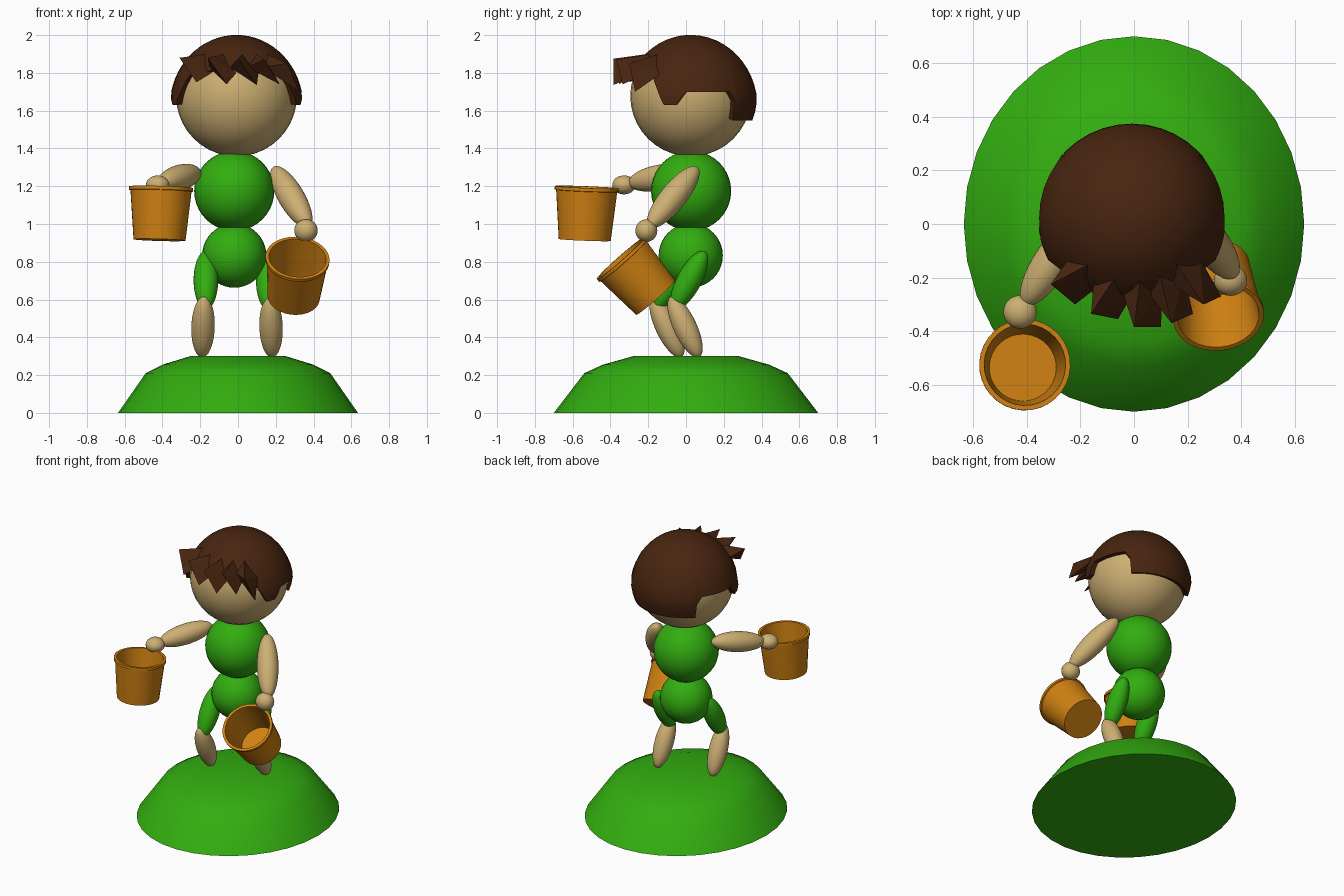
import bpy, bmesh, math
from mathutils import Vector

if "Cube" in bpy.data.objects:
    bpy.data.objects.remove(bpy.data.objects["Cube"])


def material(name, rgb):
    m = bpy.data.materials.new(name)
    m.diffuse_color = (*rgb, 1)
    m.use_nodes = True
    m.node_tree.nodes["Principled BSDF"].inputs["Base Color"].default_value = m.diffuse_color
    return m


GREEN = material("grass_green", (0.032, 0.42, 0.005))
SKIN = material("skin_tan", (0.61, 0.43, 0.17))
BROWN = material("hair_brown", (0.065, 0.018, 0.005))
ORANGE = material("bucket_orange", (0.63, 0.22, 0.006))


def finish(name, bm, mat, angle=40):
    bmesh.ops.recalc_face_normals(bm, faces=bm.faces)
    me = bpy.data.meshes.new(name)
    bm.to_mesh(me)
    bm.free()
    ob = bpy.data.objects.new(name, me)
    bpy.context.collection.objects.link(ob)
    me.materials.append(mat)
    bpy.ops.object.select_all(action='DESELECT')
    ob.select_set(True)
    bpy.context.view_layer.objects.active = ob
    if angle:
        bpy.ops.object.shade_smooth_by_angle(angle=math.radians(angle))
    return ob


def ball(name, center, radii, mat, axis=(0, 0, 1)):
    bm = bmesh.new()
    bmesh.ops.create_uvsphere(bm, u_segments=32, v_segments=20, radius=1)
    ob = finish(name, bm, mat)
    ob.scale = radii
    ob.location = center
    ob.rotation_euler = Vector(axis).to_track_quat('Z', 'Y').to_euler()
    return ob


def limb(name, a, b, r, mat):
    a, b = Vector(a), Vector(b)
    return ball(name, (a + b) / 2, (r, r, (b - a).length / 2), mat, b - a)


def lathe(name, profile, mat, segs=32, angle=40):
    bm = bmesh.new()
    vs = [bm.verts.new((r, 0, z)) for r, z in profile]
    es = [bm.edges.new(p) for p in zip(vs, vs[1:])]
    bmesh.ops.spin(bm, geom=vs + es, axis=(0, 0, 1), cent=(0, 0, 0),
                   angle=math.tau, steps=segs)
    bmesh.ops.remove_doubles(bm, verts=bm.verts, dist=1e-4)
    return finish(name, bm, mat, angle)


# Grassy mound
mound = lathe("mound", [(0, 0), (1, 0), (0.77, 0.21), (0.63, 0.255),
                        (0.40, 0.30), (0, 0.30)], GREEN, 32, 60)
mound.scale = (0.635, 0.70, 1)

# Body and head
ball("hips", (-0.02, 0.025, 0.833), (0.17,) * 3, GREEN)
ball("chest", (-0.02, 0.027, 1.175), (0.212,) * 3, GREEN)
HEAD = Vector((-0.008, 0.025, 1.678))
ball("head", HEAD, (0.32,) * 3, SKIN)

# Legs, the second one set further back
for side, x, dy in (("left", -0.18, -0.095), ("right", 0.17, 0)):
    out = 0.01 if x > 0 else -0.01
    limb(side + "_thigh", (x - out, 0.10 + dy, 0.855),
         (x - out, -0.065 + dy, 0.55), 0.065, GREEN)
    limb(side + "_shin", (x, -0.08 + dy, 0.615),
         (x + out, 0.07 + dy, 0.295), 0.062, SKIN)

# Arms and hands
limb("left_arm", (-0.21, 0.01, 1.275), (-0.41, -0.30, 1.215), 0.068, SKIN)
ball("left_hand", (-0.425, -0.328, 1.207), (0.062, 0.062, 0.05), SKIN)
limb("right_arm", (0.19, 0.06, 1.30), (0.375, -0.195, 0.985), 0.07, SKIN)
ball("right_hand", (0.36, -0.21, 0.965), (0.062, 0.058, 0.06), SKIN)


# Hollow buckets, origin at the rim centre
def bucket(name, rim, axis):
    ob = lathe(name, [(0, -0.28), (0.138, -0.28), (0.162, -0.02), (0.17, -0.018),
                      (0.17, 0), (0.152, 0), (0.125, -0.26), (0, -0.26)], ORANGE)
    ob.location = rim
    ob.rotation_euler = Vector(axis).to_track_quat('Z', 'Y').to_euler()


bucket("left_bucket", (-0.407, -0.525, 1.195), (0.03, 0.04, 1))
bucket("right_bucket", (0.315, -0.345, 0.82), (0.02, -0.18, 0.205))

# Hair cap: rings from the crown down to a stepped hairline (angle from front, height)
HAIRLINE = [(0, 1.83), (38, 1.81), (51, 1.79), (66, 1.63), (77, 1.63), (86, 1.70),
            (126, 1.70), (132, 1.65), (133, 1.55), (180, 1.55)]


def hairline(a):
    for (a0, z0), (a1, z1) in zip(HAIRLINE, HAIRLINE[1:]):
        if a <= a1:
            return z0 + (z1 - z0) * (a - a0) / (a1 - a0)


def on_head(deg, polar, r):
    a = math.radians(deg)
    s = math.sin(polar)
    return HEAD + r * Vector((s * math.sin(a), -s * math.cos(a), math.cos(polar)))


half = sorted(set([a for a, _ in HAIRLINE] + list(range(0, 181, 9))))
angles = half + [-a for a in reversed(half[1:-1])]
bm = bmesh.new()
ROWS = 14
columns = []
for a in angles:
    end = math.acos((hairline(abs(a)) - HEAD.z) / 0.345)
    col = []
    for i in range(1, ROWS + 1):
        p = end * i / ROWS
        col.append(bm.verts.new(on_head(a, p, 0.323 + 0.028 * min(1, p / 1.6) ** 3)))
    col.append(bm.verts.new(on_head(a, end, 0.31)))
    columns.append(col)
crown = bm.verts.new(HEAD + Vector((0, 0, 0.323)))
for c, d in zip(columns, columns[1:] + columns[:1]):
    bm.faces.new((crown, c[0], d[0]))
    for i in range(ROWS):
        bm.faces.new((c[i], c[i + 1], d[i + 1], d[i]))
finish("hair_cap", bm, BROWN, 45)

# Fringe locks: wedges from the cap to a slanted tip edge
LOCKS = [((-0.31, -0.225, 1.88), (-0.22, -0.30, 1.75)),
         ((-0.16, -0.335, 1.88), (-0.06, -0.355, 1.74)),
         ((0.00, -0.385, 1.875), (0.10, -0.385, 1.735)),
         ((0.14, -0.37, 1.87), (0.22, -0.335, 1.74)),
         ((0.26, -0.30, 1.85), (0.325, -0.27, 1.70))]
for n, (upper, lower) in enumerate(LOCKS, 1):
    mid = (Vector(upper) + Vector(lower)) / 2 - HEAD
    a = math.degrees(math.atan2(mid.x, -mid.y))
    root = [on_head(a + da, math.acos((z - HEAD.z) / 0.32), 0.32)
            for da, z in ((-15, 1.83), (15, 1.80), (0, 1.90))]
    bm = bmesh.new()
    for p in root + [upper, lower]:
        bm.verts.new(p)
    bmesh.ops.convex_hull(bm, input=bm.verts)
    finish("fringe_lock_%d" % n, bm, BROWN, 0)
